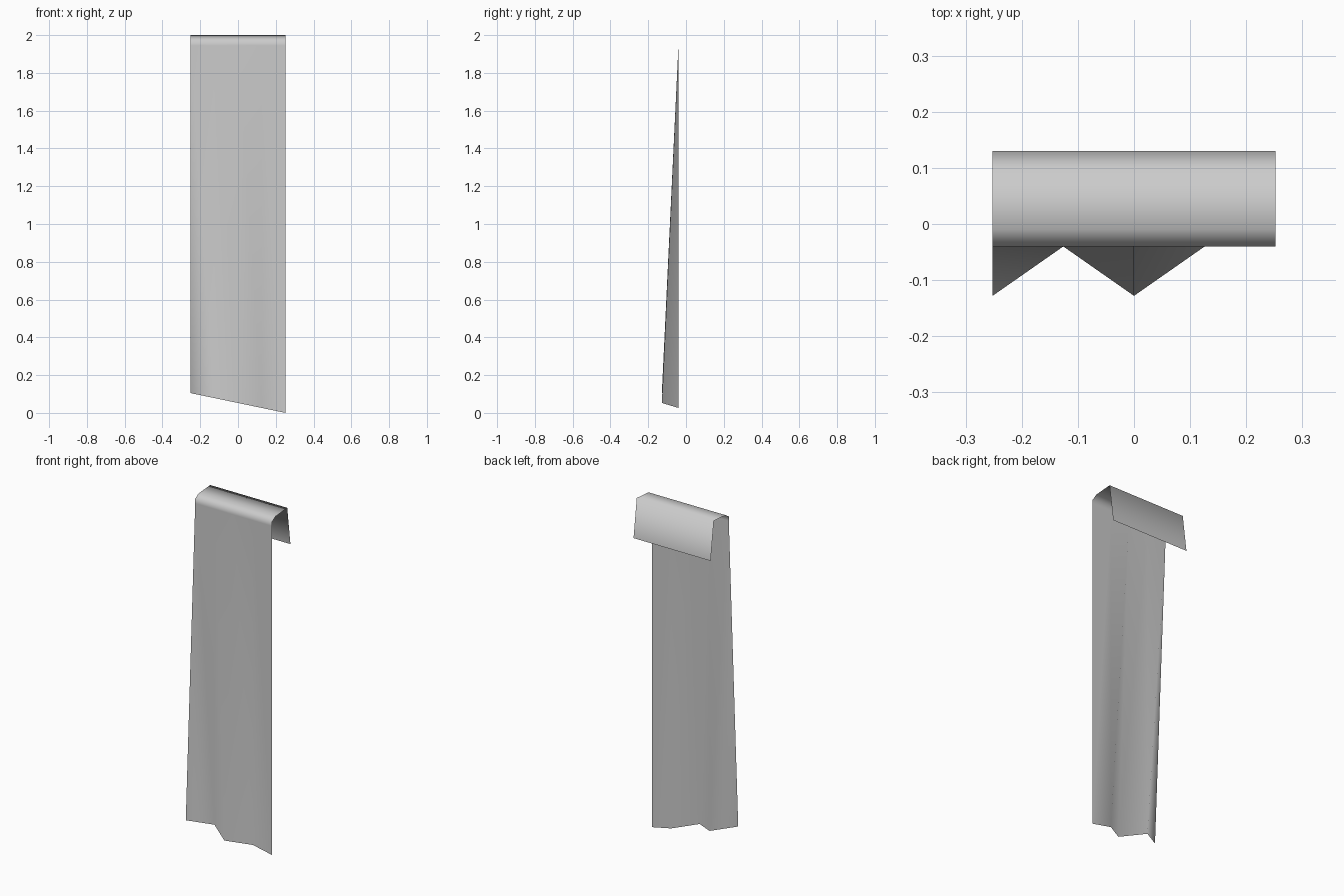
import bpy
import bmesh

if "Cube" in bpy.data.objects:
    bpy.data.objects.remove(bpy.data.objects["Cube"], do_unlink=True)

HALF_WIDTH = 0.252
FRONT_Y = -0.04

# Single grey cloth colour
cloth = bpy.data.materials.new("grey_cloth")
cloth.use_nodes = True
colour = (0.6, 0.6, 0.6, 1.0)
cloth.diffuse_color = colour
bsdf = cloth.node_tree.nodes["Principled BSDF"]
bsdf.inputs["Base Color"].default_value = colour
bsdf.inputs["Roughness"].default_value = 0.8

# Columns across the cloth, and the depth of the folds at the hem
columns = [HALF_WIDTH * (i / 2 - 1) for i in range(5)]
hem_y = [-0.128, FRONT_Y, -0.128, FRONT_Y, FRONT_Y]

# Side profile (y, z): end of the folds, front top, bend over the rail, back flap
drape = [(FRONT_Y, 1.945), (FRONT_Y, 1.972), (-0.01, 1.991),
         (0.10, 2.0), (0.13, 1.774)]

bm = bmesh.new()

# Slanted, folded hem followed by the straight rows of the drape
rows = [[bm.verts.new((x, y, 0.105 * (HALF_WIDTH - x) / (2 * HALF_WIDTH)))
         for x, y in zip(columns, hem_y)]]
for y, z in drape:
    rows.append([bm.verts.new((x, y, z)) for x in columns])

# Skin neighbouring rows with triangles, so the folds crease along one diagonal
for low, high in zip(rows, rows[1:]):
    for i in range(len(columns) - 1):
        for corners in ((low[i], low[i + 1], high[i]),
                        (low[i + 1], high[i + 1], high[i])):
            bm.faces.new(corners).smooth = True

mesh = bpy.data.meshes.new("hanging_cloth")
bm.to_mesh(mesh)
bm.free()
mesh.materials.append(cloth)
banner = bpy.data.objects.new("hanging_cloth", mesh)
bpy.context.collection.objects.link(banner)
